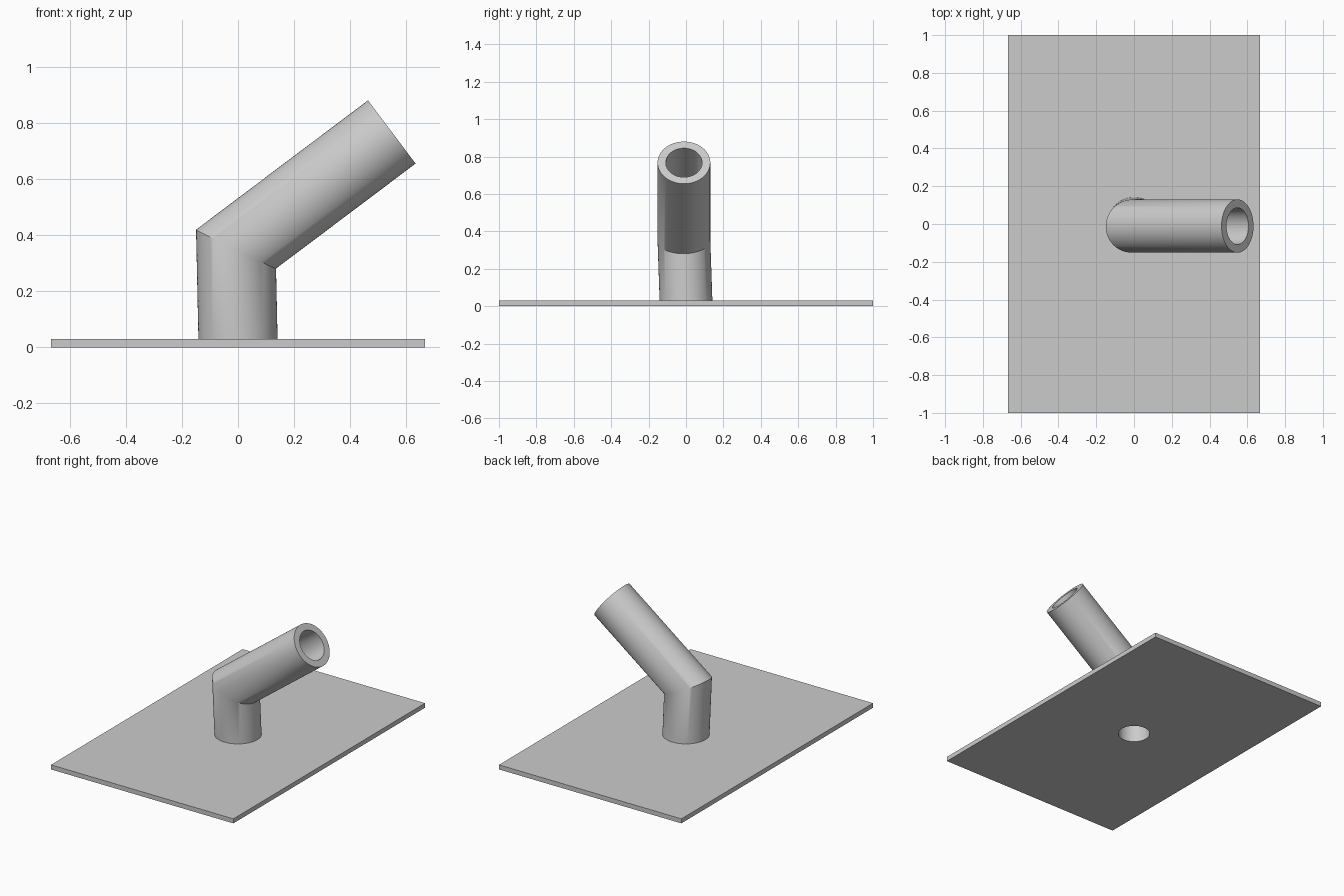
import bpy, bmesh
from math import tau, cos, sin, radians
from mathutils import Vector

cube = bpy.data.objects.get("Cube")
if cube:
    bpy.data.objects.remove(cube, do_unlink=True)

SEGMENTS = 64
OUTER, BORE = 0.141, 0.097
PLATE_HEIGHT = 0.03

grey = bpy.data.materials.new("plain grey")
grey.use_nodes = True
grey.diffuse_color = (0.6, 0.6, 0.6, 1)
grey.node_tree.nodes["Principled BSDF"].inputs["Base Color"].default_value = grey.diffuse_color


def add_object(name, bm):
    bmesh.ops.recalc_face_normals(bm, faces=bm.faces)
    mesh = bpy.data.meshes.new(name)
    bm.to_mesh(mesh)
    bm.free()
    mesh.materials.append(grey)
    obj = bpy.data.objects.new(name, mesh)
    bpy.context.collection.objects.link(obj)
    bpy.ops.object.select_all(action='DESELECT')
    obj.select_set(True)
    bpy.context.view_layer.objects.active = obj
    return obj


def slide(points, direction, origin, normal):
    """Slide points along a direction until they lie on a plane."""
    return [p + direction * ((origin - p).dot(normal) / direction.dot(normal)) for p in points]


# Bent pipe: outer wall, end rim and bore, mitred at the elbow
foot = Vector((0, 0, PLATE_HEIGHT))
elbow = Vector((-0.007, -0.011, 0.35))
mouth = Vector((0.548, -0.011, 0.7675))
rise = (elbow - foot).normalized()
reach = (mouth - elbow).normalized()
side = Vector((0, 1, 0))
across = reach.cross(side)


def wall_rings(radius):
    """Rings at the foot, elbow and mouth for one wall of the pipe."""
    end = [mouth + radius * (side * cos(tau * i / SEGMENTS) + across * sin(tau * i / SEGMENTS))
           for i in range(SEGMENTS)]
    bend = slide(end, reach, elbow, rise + reach)
    base = slide(bend, rise, foot, Vector((0, 0, 1)))
    return [base, bend, end]


bm = bmesh.new()
rings = [[bm.verts.new(p) for p in ring]
         for ring in wall_rings(OUTER) + wall_rings(BORE)[::-1]]
for a, b in zip(rings, rings[1:] + rings[:1]):
    for i in range(SEGMENTS):
        j = (i + 1) % SEGMENTS
        bm.faces.new((a[i], a[j], b[j], b[i]))
add_object("bent_pipe", bm)
bpy.ops.object.shade_smooth_by_angle(angle=radians(30))

# Hole cutter
bm = bmesh.new()
bmesh.ops.create_cone(bm, cap_ends=True, segments=SEGMENTS, radius1=BORE, radius2=BORE, depth=0.2)
cutter = add_object("hole_cutter", bm)
cutter.hide_render = True

# Base plate, with the bore carried through it
bm = bmesh.new()
bmesh.ops.create_cube(bm, size=1)
bmesh.ops.scale(bm, vec=(1.333, 2, PLATE_HEIGHT), verts=bm.verts)
bmesh.ops.translate(bm, vec=(0, 0, PLATE_HEIGHT / 2), verts=bm.verts)
plate = add_object("base_plate", bm)
hole = plate.modifiers.new("hole", 'BOOLEAN')
hole.operation = 'DIFFERENCE'
hole.solver = 'EXACT'
hole.object = cutter
bpy.ops.object.modifier_apply(modifier="hole")
bpy.data.objects.remove(cutter, do_unlink=True)
bpy.ops.object.shade_smooth_by_angle(angle=radians(30))
